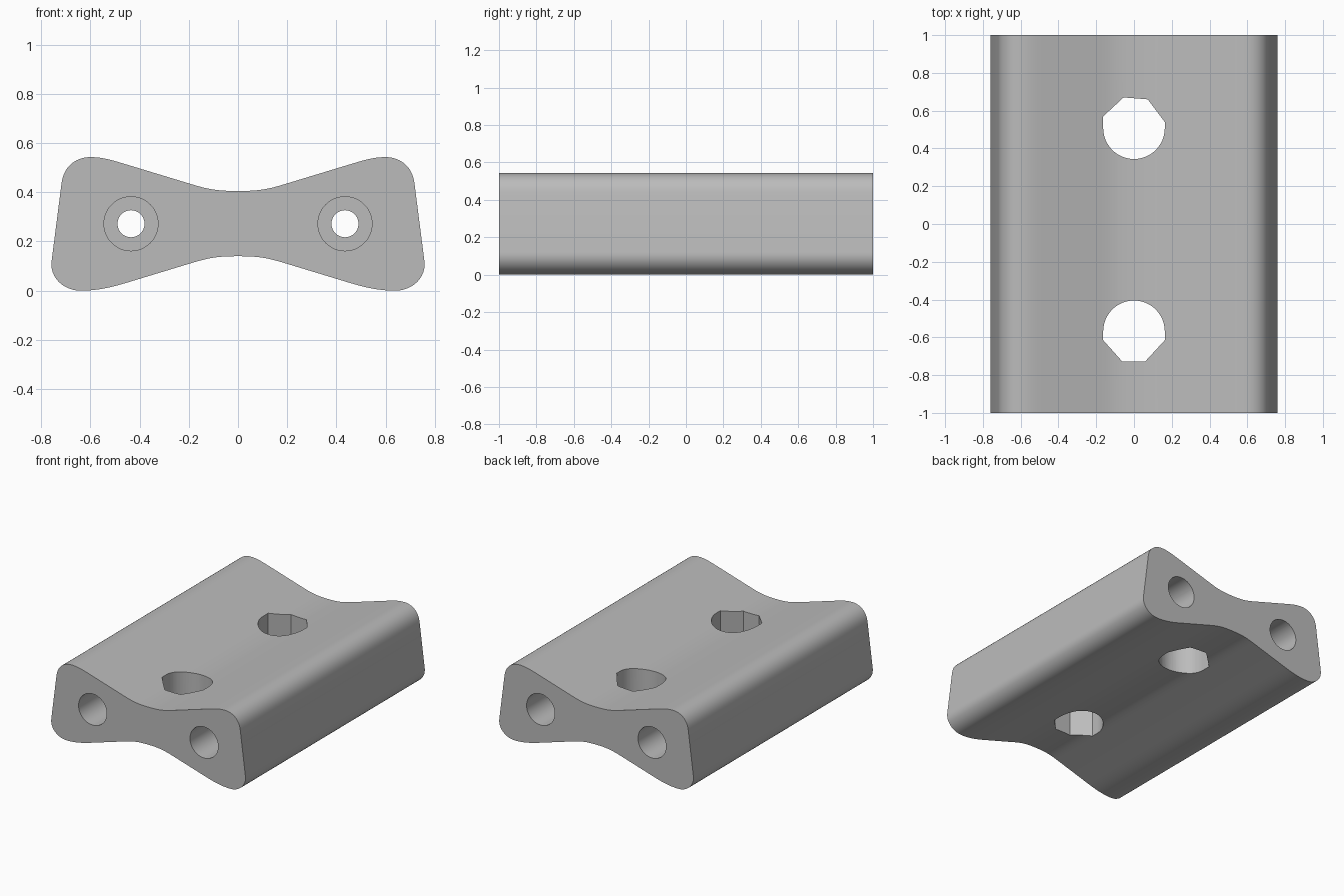
import bpy, bmesh, math
from mathutils import Vector, Matrix
from mathutils.geometry import interpolate_bezier

cube = bpy.data.objects.get("Cube")
if cube:
    bpy.data.objects.remove(cube, do_unlink=True)

grey = bpy.data.materials.new("plain grey")
grey.use_nodes = True
grey.diffuse_color = (0.5, 0.5, 0.5, 1)
grey.node_tree.nodes["Principled BSDF"].inputs["Base Color"].default_value = (0.5, 0.5, 0.5, 1)


def prism(name, outline, start, move):
    """Extrude a closed outline, placed in space by start(), along move."""
    bm = bmesh.new()
    face = bm.faces.new([bm.verts.new(start(p)) for p in outline])
    ext = bmesh.ops.extrude_face_region(bm, geom=[face])["geom"]
    bmesh.ops.translate(bm, vec=move, verts=[g for g in ext if isinstance(g, bmesh.types.BMVert)])
    bmesh.ops.recalc_face_normals(bm, faces=bm.faces)
    mesh = bpy.data.meshes.new(name)
    bm.to_mesh(mesh)
    bm.free()
    mesh.materials.append(grey)
    obj = bpy.data.objects.new(name, mesh)
    bpy.context.collection.objects.link(obj)
    return obj


def arc(cx, cy, r, a0, a1, n):
    angles = [math.radians(a0 + (a1 - a0) * i / n) for i in range(n + 1)]
    return [(cx + r * math.cos(a), cy + r * math.sin(a)) for a in angles]


# Right half of the bow-tie section: curve pieces joined by straight lines
curves = [
    ((0, .14), (.09, .14), (.12, .132), (.18, .115)),
    ((.45, .033), (.53, .009), (.58, 0), (.64, 0)),
    ((.64, 0), (.71, 0), (.767, .055), (.758, .12)),
    ((.717, .44), (.708, .505), (.66, .543), (.60, .543)),
    ((.60, .543), (.55, .543), (.51, .53), (.45, .512)),
    ((.18, .43), (.12, .412), (.08, .405), (0, .405)),
]
half = []
for c in curves:
    for v in interpolate_bezier(*[Vector(p) for p in c], 13):
        if not half or (v.to_2d() - half[-1]).length > 1e-4:
            half.append(v.to_2d())
outline = half + [Vector((-p.x, p.y)) for p in reversed(half[1:-1])]
body = prism("body", outline, lambda p: (p[0], -1, p[1]), (0, 2, 0))

cutters = []

# Long bores, with a wide counterbore at each end
for x in (-.435, .435):
    for r, y, length in ((.055, -1.1, 2.2), (.11, -1.1, .6), (.11, .5, .6)):
        ring = arc(x, .272, r, 0, 360, 48)[:-1]
        cutters.append(prism("bore_cutter", ring, lambda p: (p[0], y, p[1]), (0, length, 0)))

# Upright holes: round on the inner side, faceted on the outer side
back = arc(0, .507, .163, 180, 360, 24) + [(.163, .54), (.073, .66), (-.055, .67), (-.163, .57)]
front = arc(0, -.568, .163, 0, 180, 24) + [(-.163, -.615), (-.063, -.727), (.06, -.727), (.163, -.615)]
for shape in (back, front):
    cutters.append(prism("upright_hole_cutter", shape, lambda p: (p[0], p[1], -.2), (0, 0, 1)))

bpy.context.view_layer.objects.active = body
for c in cutters:
    mod = body.modifiers.new("cut", "BOOLEAN")
    mod.operation, mod.solver, mod.object = "DIFFERENCE", "EXACT", c
    bpy.ops.object.modifier_apply(modifier=mod.name)
    bpy.data.objects.remove(c, do_unlink=True)

bpy.ops.object.select_all(action="DESELECT")
body.select_set(True)
bpy.ops.object.shade_smooth_by_angle(angle=math.radians(25))
